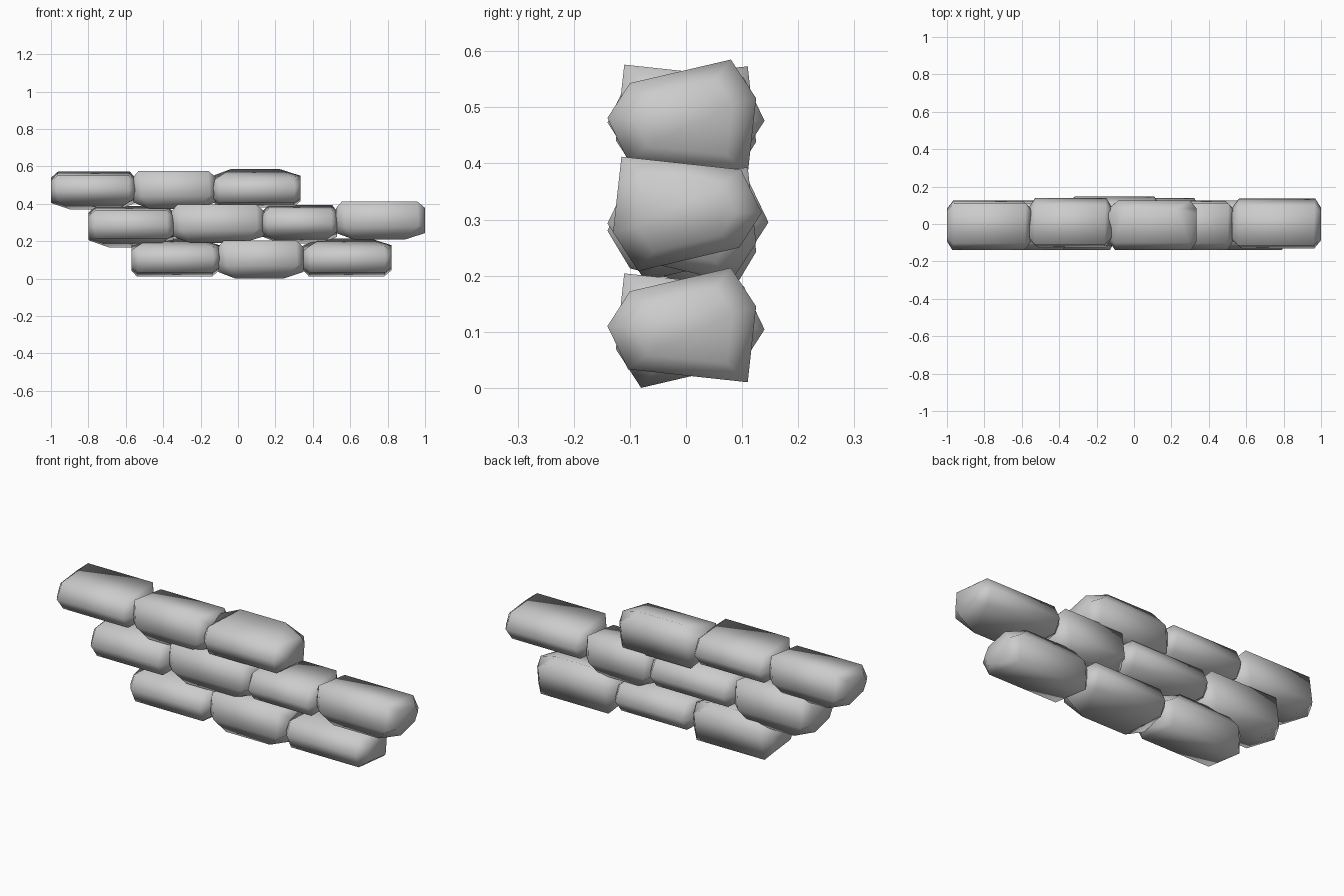
import bpy, bmesh
from math import pi
from mathutils import Matrix, Vector

if "Cube" in bpy.data.objects:
    bpy.data.objects.remove(bpy.data.objects["Cube"])

# Irregular six-sided section: y, z, left corner x, right corner x
SECTION = [(-.14, 0, -.20, .205), (-.10, .062, -.205, .195),
           (.08, .104, -.14, .125), (.125, .035, -.185, .20),
           (.11, -.10, -.205, .195), (-.103, -.077, -.20, .20)]
END_X, END_SCALE = .235, .66


def stone(name, x0, x1, z, spin=None, y=0, height=1):
    bm = bmesh.new()
    # Small end, full section, full section, small end
    rings = []
    for side in (2, 3):
        full = [bm.verts.new((p[side], p[0], p[1])) for p in SECTION]
        end_x = END_X if side == 3 else -END_X
        end = [bm.verts.new((end_x, p[0] * END_SCALE, p[1] * END_SCALE)) for p in SECTION]
        rings += [end, full] if side == 2 else [full, end]
    for a, b in zip(rings, rings[1:]):
        for i in range(6):
            j = (i + 1) % 6
            bm.faces.new((a[i], a[j], b[j], b[i]))
    bm.faces.new(rings[0])
    bm.faces.new(rings[-1])
    # Turn the stone over, then fit its length
    if spin:
        bmesh.ops.transform(bm, matrix=Matrix.Rotation(pi, 4, spin), verts=bm.verts)
    fit = Vector(((x1 - x0) / (2 * END_X), 1, height))
    for v in bm.verts:
        v.co = v.co * fit + Vector(((x0 + x1) / 2, y, z))
    bmesh.ops.recalc_face_normals(bm, faces=bm.faces)
    for f in bm.faces:
        f.smooth = True
    me = bpy.data.meshes.new(name)
    bm.to_mesh(me)
    bm.free()
    bpy.context.collection.objects.link(bpy.data.objects.new(name, me))


# Bottom course
stone("bottom_stone_left", -.57, -.10, .11)
stone("bottom_stone_middle", -.105, .35, .104, 'X')
stone("bottom_stone_right", .35, .82, .11)
# Middle course
stone("middle_stone_far_left", -.80, -.345, .28, 'Y', height=1.08)
stone("middle_stone_left", -.355, .14, .295, 'X', y=.007)
stone("middle_stone_right", .13, .53, .293, 'Y')
stone("middle_stone_far_right", .525, 1.0, .312, 'X', y=-.005)
# Top course
stone("top_stone_left", -1.0, -.55, .473, 'Y')
stone("top_stone_middle", -.56, -.12, .476, 'X')
stone("top_stone_right", -.135, .335, .481)
